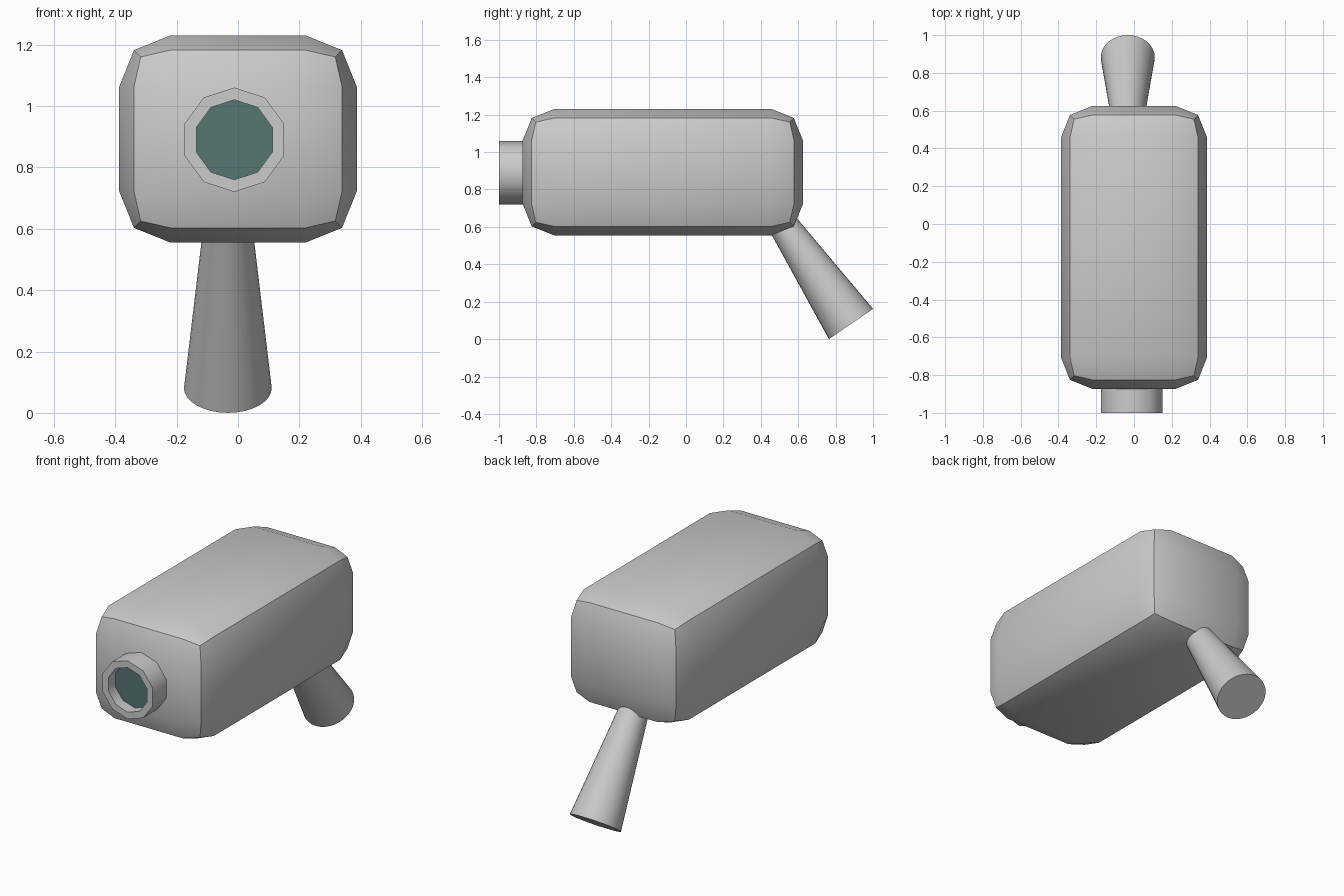
import bpy, bmesh, math
from mathutils import Vector

if "Cube" in bpy.data.objects:
    bpy.data.objects.remove(bpy.data.objects["Cube"])


def finish(bm, name, angle):
    """Turn a bmesh into a named object, smooth below the given angle."""
    bmesh.ops.recalc_face_normals(bm, faces=bm.faces)
    mesh = bpy.data.meshes.new(name)
    bm.to_mesh(mesh)
    bm.free()
    ob = bpy.data.objects.new(name, mesh)
    bpy.context.collection.objects.link(ob)
    bpy.ops.object.select_all(action='DESELECT')
    ob.select_set(True)
    bpy.context.view_layer.objects.active = ob
    bpy.ops.object.shade_smooth_by_angle(angle=math.radians(angle))
    return ob


def lathe_y(name, profile, sides, centre, angle):
    """Sweep (radius, y) points around a y-axis at centre (x, z)."""
    bm = bmesh.new()
    rings = [[bm.verts.new((centre[0] + r * math.sin(2 * math.pi * i / sides), y,
                            centre[1] + r * math.cos(2 * math.pi * i / sides)))
              for i in range(sides)] for r, y in profile]
    for a, b in zip(rings, rings[1:]):
        for i in range(sides):
            j = (i + 1) % sides
            bm.faces.new((a[i], a[j], b[j], b[i]))
    if len(rings) == 1:
        bm.faces.new(rings[0])
    return finish(bm, name, angle)


# camera body: box with a 3x3 grid per side, edges and corners pulled in
LOW, HIGH = (-0.387, -0.873, 0.555), (0.387, 0.625, 1.23)
INNER = 0.167
PULL = {1: 0.0, 2: 0.048, 3: 0.07}
bm = bmesh.new()
bmesh.ops.create_cube(bm, size=2)
bmesh.ops.subdivide_edges(bm, edges=bm.edges[:], cuts=2, use_grid_fill=True)
for v in bm.verts:
    outer = [abs(c) > 0.9 for c in v.co]
    pull = PULL[sum(outer)]
    for k in range(3):
        inset = pull if outer[k] else INNER
        v.co[k] = HIGH[k] - inset if v.co[k] > 0 else LOW[k] + inset
finish(bm, "camera_body", 40)

# lens barrel with a recessed glass
LENS = (-0.012, 0.89)
lathe_y("lens_barrel", [(0.17, -0.86), (0.17, -1.0), (0.13, -1.0), (0.13, -0.935)], 10, LENS, 40)
glass = lathe_y("lens_glass", [(0.13, -0.935)], 10, LENS, 30)
for poly in glass.data.polygons:
    if poly.normal.y > 0:
        glass.data.flip_normals()
mat = bpy.data.materials.new("teal_glass")
mat.diffuse_color = (0.09, 0.18, 0.17, 1)
mat.use_nodes = True
mat.node_tree.nodes["Principled BSDF"].inputs["Base Color"].default_value = mat.diffuse_color
glass.data.materials.append(mat)

# tapered mounting arm slanting down and back
foot = Vector((-0.033, 0.882, 0.081))
axis = Vector((0, -0.565, 0.825)).normalized()
length = 0.74
bm = bmesh.new()
bmesh.ops.create_cone(bm, cap_ends=True, segments=32, radius1=0.143, radius2=0.07, depth=length)
turn = Vector((0, 0, 1)).rotation_difference(axis).to_matrix()
for v in bm.verts:
    v.co = turn @ v.co + foot + axis * length / 2
finish(bm, "mounting_arm", 40)
